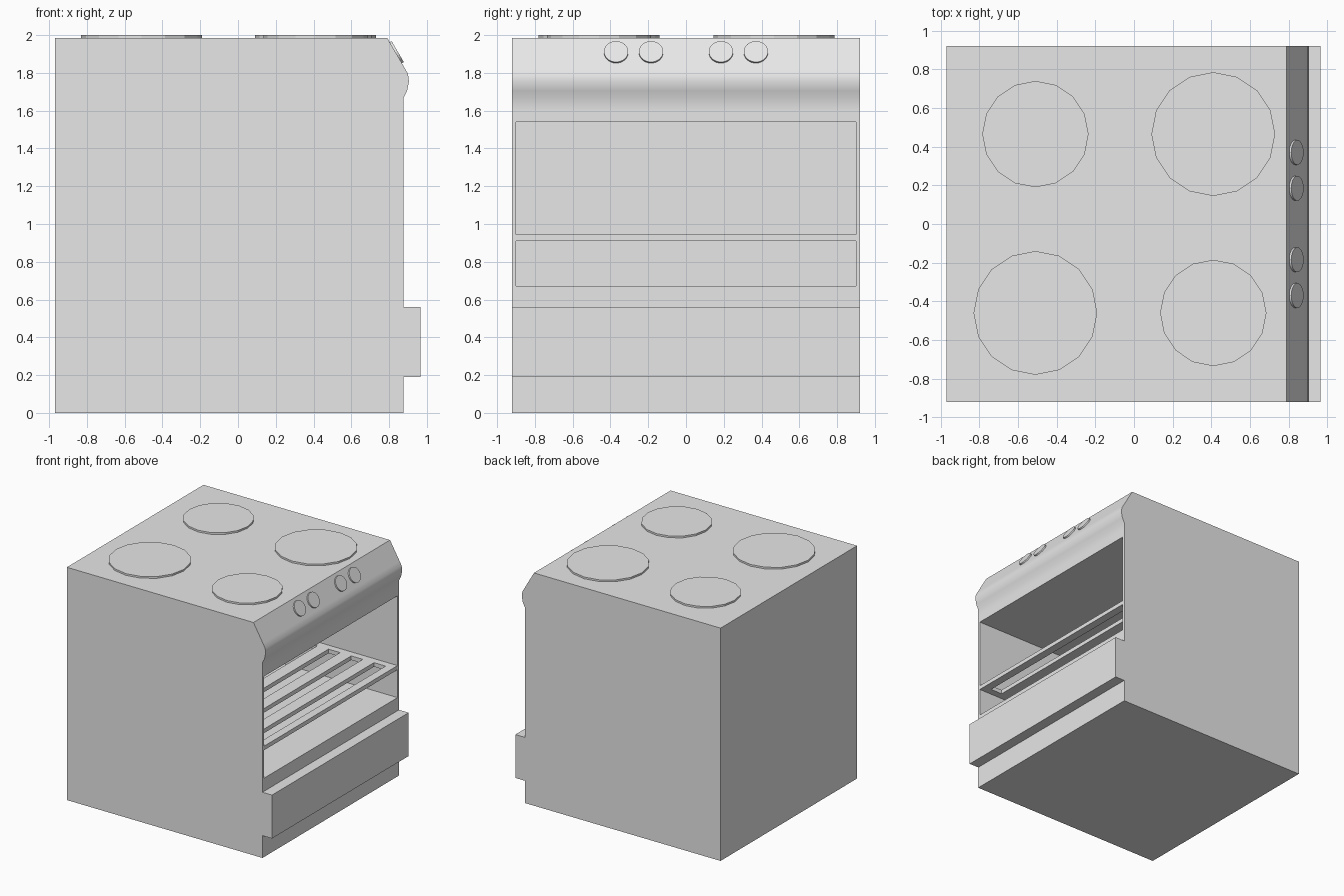
import bpy
import bmesh
from math import radians
from mathutils import Matrix, Vector

if "Cube" in bpy.data.objects:
    bpy.data.objects.remove(bpy.data.objects["Cube"])

grey = bpy.data.materials.new("light_grey")
grey.use_nodes = True
grey.diffuse_color = (0.8, 0.8, 0.8, 1)
grey.node_tree.nodes["Principled BSDF"].inputs["Base Color"].default_value = (0.8, 0.8, 0.8, 1)


def make_object(name, bm):
    bmesh.ops.recalc_face_normals(bm, faces=bm.faces)
    mesh = bpy.data.meshes.new(name)
    bm.to_mesh(mesh)
    bm.free()
    mesh.materials.append(grey)
    obj = bpy.data.objects.new(name, mesh)
    bpy.context.collection.objects.link(obj)
    return obj


def boxes(name, bounds):
    """One object made of boxes, each given by its low and high corner."""
    bm = bmesh.new()
    for low, high in bounds:
        low, high = Vector(low), Vector(high)
        matrix = Matrix.Translation((low + high) / 2) @ Matrix.Diagonal((*(high - low), 1))
        bmesh.ops.create_cube(bm, size=1, matrix=matrix)
    return make_object(name, bm)


def disc(name, centre, radius, depth, sides, axis=(0, 0, 1)):
    """A short cylinder standing on centre along axis."""
    axis = Vector(axis).normalized()
    bm = bmesh.new()
    matrix = (Matrix.Translation(Vector(centre) + axis * depth / 2)
              @ axis.to_track_quat("Z", "Y").to_matrix().to_4x4())
    bmesh.ops.create_cone(bm, cap_ends=True, segments=sides, radius1=radius,
                          radius2=radius, depth=depth, matrix=matrix)
    return make_object(name, bm)


def select_only(obj):
    bpy.ops.object.select_all(action="DESELECT")
    obj.select_set(True)
    bpy.context.view_layer.objects.active = obj


def cut(obj, cutter):
    mod = obj.modifiers.new("cut", "BOOLEAN")
    mod.operation = "DIFFERENCE"
    mod.solver = "EXACT"
    mod.object = cutter
    select_only(obj)
    bpy.ops.object.modifier_apply(modifier=mod.name)
    bpy.data.objects.remove(cutter)


def smooth(obj):
    select_only(obj)
    bpy.ops.object.shade_smooth_by_angle(angle=radians(30))


BACK, FRONT, SIDE, TOP = -0.97, 0.875, 0.92, 1.985
INNER_BACK, INNER_SIDE = -0.9, 0.9

# Body: side profile with drawer front and rounded control panel
profile = [(BACK, 0), (FRONT, 0), (FRONT, 0.19), (0.965, 0.19), (0.965, 0.56),
           (FRONT, 0.56), (FRONT, 1.6), (FRONT, 1.665), (0.895, 1.705),
           (0.905, 1.755), (0.9, 1.795), (0.88, 1.83), (0.79, TOP), (BACK, TOP)]
bm = bmesh.new()
face = bm.faces.new([bm.verts.new((x, -SIDE, z)) for x, z in profile])
side = bmesh.ops.extrude_face_region(bm, geom=[face])
bmesh.ops.translate(bm, vec=(0, 2 * SIDE, 0),
                    verts=[v for v in side["geom"] if isinstance(v, bmesh.types.BMVert)])
body = make_object("oven_body", bm)

# Open oven cavity
cut(body, boxes("cavity_cutter", [((INNER_BACK, -INNER_SIDE, 0.672), (1.1, INNER_SIDE, 1.54))]))
smooth(body)

# Slotted rack
rack = boxes("oven_rack", [((INNER_BACK, -INNER_SIDE, 0.91), (FRONT, INNER_SIDE, 0.945))])
pitch, slot = 0.215, 0.11
starts = [FRONT - 0.07 - slot - i * pitch for i in range(8)]
cut(rack, boxes("slot_cutter", [((x, -0.84, 0.8), (x + slot, 0.84, 1.05)) for x in starts]))

# Hot plates: large and small on opposite diagonals
for name, x, y, radius in [("back_right", -0.51, -0.46, 0.32), ("back_left", -0.51, 0.465, 0.275),
                           ("front_left", 0.41, 0.465, 0.32), ("front_right", 0.41, -0.46, 0.275)]:
    disc(name + "_hot_plate", (x, y, TOP), radius, 0.015, 16)

# Control knobs on the sloped panel
for i, y in enumerate((-0.37, -0.185, 0.185, 0.37)):
    smooth(disc(f"knob_{i + 1}", (0.835, y, 1.907), 0.064, 0.012, 32, axis=(0.865, 0, 0.502)))
